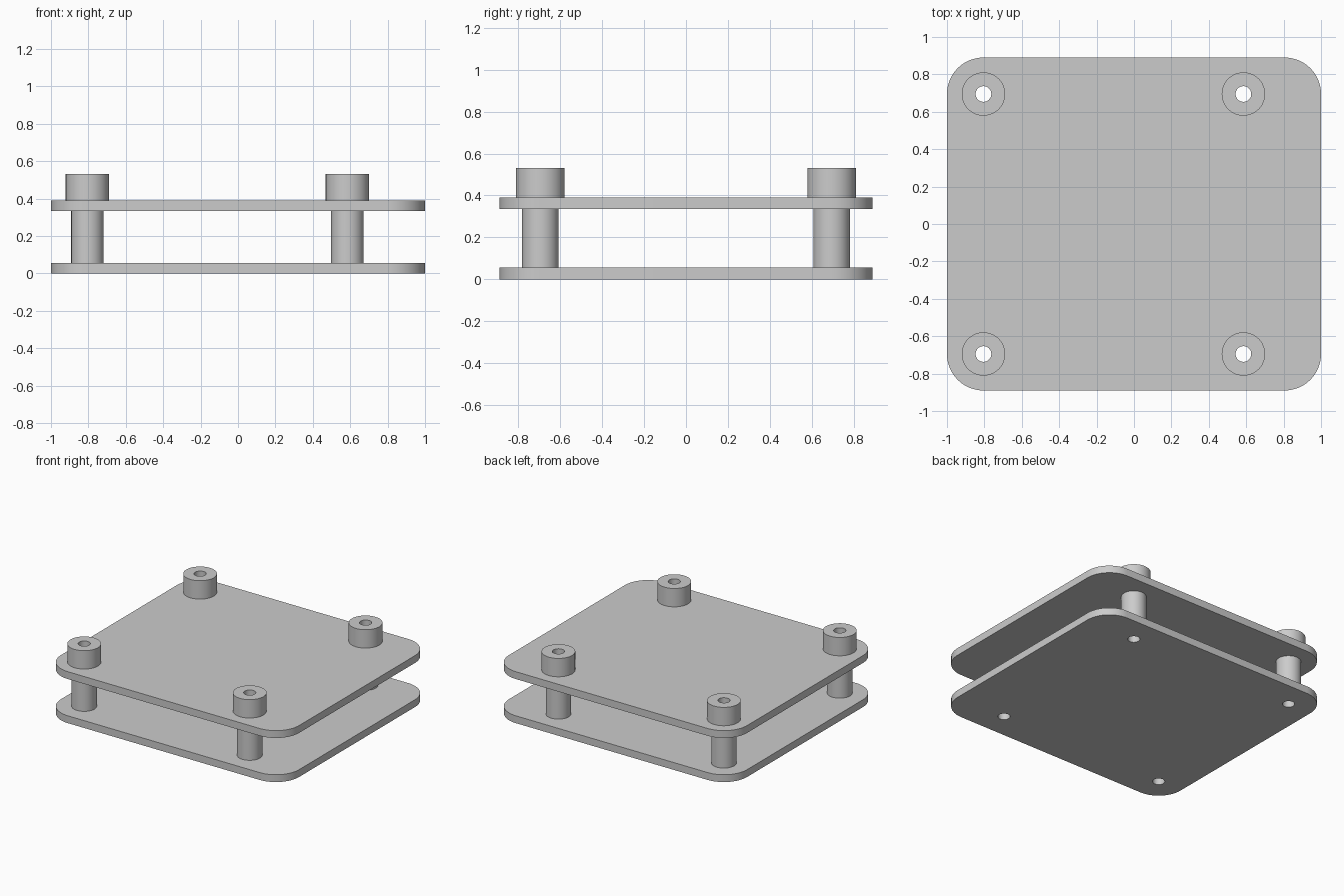
import bpy
import bmesh
from math import cos, sin, pi, radians

if "Cube" in bpy.data.objects:
    bpy.data.objects.remove(bpy.data.objects["Cube"])

# Main dimensions
UNIT = 0.0279
PLATE_T, SPACER_H, CAP_H = 2 * UNIT, 10 * UNIT, 5 * UNIT
HALF_X, HALF_Y, CORNER_R = 1.0, 0.89, 0.195
HOLE_R, SPACER_R, CAP_R = 0.042, 0.087, 0.116
POSTS = {"front_right": (-0.805, -0.695), "front_left": (0.585, -0.695),
         "back_right": (-0.805, 0.695), "back_left": (0.585, 0.695)}

grey = bpy.data.materials.new("light_grey")
grey.use_nodes = True
grey.diffuse_color = (0.6, 0.6, 0.6, 1)
grey.node_tree.nodes["Principled BSDF"].inputs["Base Color"].default_value = (0.6, 0.6, 0.6, 1)


def circle(cx, cy, r, n):
    return [(cx + r * cos(2 * pi * i / n), cy + r * sin(2 * pi * i / n)) for i in range(n)]


def rounded_rectangle(hx, hy, r, n=16):
    points = []
    for quarter, (sx, sy) in enumerate([(1, 1), (-1, 1), (-1, -1), (1, -1)]):
        for i in range(n + 1):
            a = (quarter + i / n) * pi / 2
            points.append((sx * (hx - r) + r * cos(a), sy * (hy - r) + r * sin(a)))
    return points


def extruded(name, loops, z, height):
    """Fill an outline with holes and extrude it upwards."""
    bm = bmesh.new()
    for loop in loops:
        verts = [bm.verts.new((x, y, z)) for x, y in loop]
        for i, v in enumerate(verts):
            bm.edges.new((verts[i - 1], v))
    bmesh.ops.triangle_fill(bm, use_beauty=True, edges=bm.edges[:], normal=(0, 0, 1))
    top = bmesh.ops.extrude_face_region(bm, geom=bm.faces[:], use_keep_orig=True)
    bmesh.ops.translate(bm, vec=(0, 0, height),
                        verts=[g for g in top["geom"] if isinstance(g, bmesh.types.BMVert)])
    bmesh.ops.recalc_face_normals(bm, faces=bm.faces[:])
    mesh = bpy.data.meshes.new(name)
    bm.to_mesh(mesh)
    bm.free()
    mesh.materials.append(grey)
    obj = bpy.data.objects.new(name, mesh)
    bpy.context.collection.objects.link(obj)
    bpy.ops.object.select_all(action="DESELECT")
    obj.select_set(True)
    bpy.context.view_layer.objects.active = obj
    bpy.ops.object.shade_smooth_by_angle(angle=radians(30))
    return obj


# Two drilled plates
plate_loops = [rounded_rectangle(HALF_X, HALF_Y, CORNER_R)]
plate_loops += [circle(x, y, HOLE_R, 32) for x, y in POSTS.values()]
upper_z = PLATE_T + SPACER_H
extruded("bottom_plate", plate_loops, 0, PLATE_T)
extruded("top_plate", plate_loops, upper_z, PLATE_T)

# Hollow spacers between the plates and collars on top
for place, (x, y) in POSTS.items():
    bore = circle(x, y, HOLE_R, 32)
    extruded("spacer_" + place, [circle(x, y, SPACER_R, 48), bore], PLATE_T, SPACER_H)
    extruded("collar_" + place, [circle(x, y, CAP_R, 48), bore], upper_z + PLATE_T, CAP_H)
